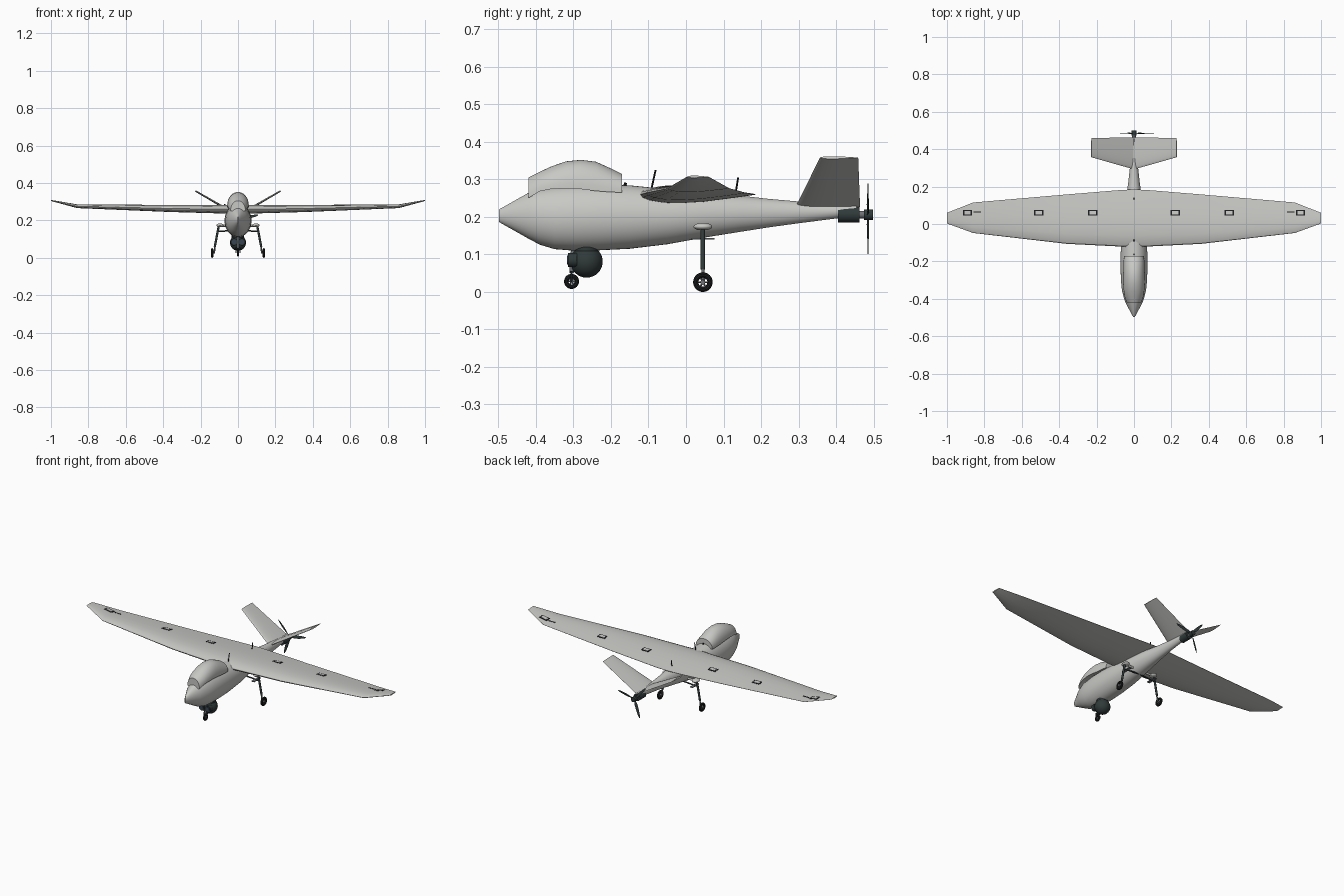
import bpy, bmesh, math
from mathutils import Vector

cube = bpy.data.objects.get("Cube")
if cube:
    bpy.data.objects.remove(cube, do_unlink=True)


def material(name, rgb, rough=0.6):
    m = bpy.data.materials.new(name)
    m.use_nodes = True
    m.diffuse_color = (*rgb, 1)
    bsdf = m.node_tree.nodes["Principled BSDF"]
    bsdf.inputs["Base Color"].default_value = (*rgb, 1)
    bsdf.inputs["Roughness"].default_value = rough
    return m


LIGHT = material("light grey paint", (0.58, 0.58, 0.56))
DARK = material("dark slate", (0.03, 0.042, 0.042))
BLACK = material("black rubber", (0.012, 0.013, 0.014))
METAL = material("grey metal", (0.16, 0.17, 0.18))
GLASS = material("lens glass", (0.04, 0.06, 0.09), 0.2)


def finish(obj, name, mat, angle=35):
    obj.name = obj.data.name = name
    obj.data.materials.append(mat)
    bpy.ops.object.select_all(action='DESELECT')
    obj.select_set(True)
    bpy.context.view_layer.objects.active = obj
    bpy.ops.object.shade_smooth_by_angle(angle=math.radians(angle))
    return obj


def loft(name, rings, mat, angle=35):
    """Skin a list of equal-length closed rings and cap both ends."""
    bm = bmesh.new()
    vs = [[bm.verts.new(p) for p in r] for r in rings]
    n = len(rings[0])
    for a, b in zip(vs, vs[1:]):
        for i in range(n):
            j = (i + 1) % n
            bm.faces.new((a[i], a[j], b[j], b[i]))
    bm.faces.new(vs[0])
    bm.faces.new(vs[-1])
    bmesh.ops.recalc_face_normals(bm, faces=bm.faces)
    me = bpy.data.meshes.new(name)
    bm.to_mesh(me)
    bm.free()
    obj = bpy.data.objects.new(name, me)
    bpy.context.collection.objects.link(obj)
    return finish(obj, name, mat, angle)


def rod(name, a, b, r, mat, sides=16):
    a, b = Vector(a), Vector(b)
    d = b - a
    bpy.ops.mesh.primitive_cylinder_add(vertices=sides, radius=r, depth=d.length, location=(a + b) / 2)
    obj = bpy.context.object
    obj.rotation_euler = d.to_track_quat('Z', 'Y').to_euler()
    return finish(obj, name, mat)


def ball(name, loc, size, mat):
    bpy.ops.mesh.primitive_uv_sphere_add(segments=32, ring_count=16, radius=1, location=loc)
    bpy.context.object.scale = size
    return finish(bpy.context.object, name, mat)


def box(name, loc, size, mat):
    bpy.ops.mesh.primitive_cube_add(size=1, location=loc)
    bpy.context.object.scale = size
    return finish(bpy.context.object, name, mat)


def lerp_table(table, x):
    for a, b in zip(table, table[1:]):
        if x <= b[0]:
            t = (x - a[0]) / (b[0] - a[0])
            return [p + (q - p) * t for p, q in zip(a, b)]
    return list(table[-1])


# Fuselage: y, half width, bottom z, top z
BODY = [(-0.498, 0.004, 0.186, 0.220), (-0.42, 0.046, 0.142, 0.264), (-0.39, 0.056, 0.126, 0.274),
        (-0.35, 0.065, 0.114, 0.281), (-0.30, 0.070, 0.110, 0.286), (-0.23, 0.072, 0.111, 0.287),
        (-0.15, 0.071, 0.115, 0.284), (-0.05, 0.066, 0.127, 0.274), (0.05, 0.056, 0.145, 0.266),
        (0.15, 0.041, 0.161, 0.256), (0.22, 0.031, 0.172, 0.248), (0.30, 0.022, 0.183, 0.241),
        (0.41, 0.017, 0.197, 0.232), (0.455, 0.012, 0.212, 0.230)]
angles = [2 * math.pi * i / 40 for i in range(40)]
loft("fuselage", [[(w * math.cos(a), y, (lo + hi) / 2 + (hi - lo) / 2 * math.sin(a)) for a in angles]
                  for y, w, lo, hi in BODY], LIGHT, 22)

# Bulged dome over the nose: y, half width, base z, top z
DOME = [(-0.42, 0.040, 0.250, 0.305), (-0.39, 0.050, 0.268, 0.320), (-0.36, 0.055, 0.274, 0.334),
        (-0.32, 0.058, 0.276, 0.348), (-0.28, 0.058, 0.274, 0.352), (-0.24, 0.057, 0.269, 0.347),
        (-0.20, 0.056, 0.266, 0.329), (-0.17, 0.054, 0.265, 0.314)]
arc = [math.pi * i / 20 for i in range(21)]
loft("nose_dome", [[(w * math.cos(a), y, lo + (hi - lo) * math.sin(a) ** 0.9) for a in arc]
                   for y, w, lo, hi in DOME], LIGHT)

# Wing: x, leading edge y, trailing edge y, centre z, half thickness
WING = [(0, -0.124, 0.185, 0.260, 0.024), (0.08, -0.120, 0.181, 0.260, 0.023),
        (0.36, -0.106, 0.158, 0.264, 0.019), (0.86, -0.048, 0.115, 0.276, 0.010),
        (1.0, 0.003, 0.060, 0.307, 0.003)]
# Aerofoil: chord fraction, height factor
FOIL = [(0, 0), (0.02, 0.35), (0.08, 0.68), (0.2, 0.95), (0.35, 1), (0.55, 0.85), (0.8, 0.42), (1, 0.04)]


def foil_ring(lead, trail, up, half):
    """Aerofoil between two points, thickened along the up direction."""
    lead, trail, up = Vector(lead), Vector(trail), Vector(up)
    top = [lead.lerp(trail, t) + up * half * h for t, h in FOIL]
    low = [lead.lerp(trail, t) - up * half * h for t, h in FOIL[:0:-1]]
    return top + low


stations = [(-s[0], *s[1:]) for s in WING[:0:-1]] + WING
loft("wing", [foil_ring((x, l, z), (x, t, z), (0, 0, 1), h) for x, l, t, z, h in stations], LIGHT, 25)


def wing_top(x, y, lift):
    _, l, t, z, h = lerp_table(WING, abs(x))
    return (x, y, z + h * lerp_table(FOIL, (y - l) / (t - l))[1] + lift)


def patch(name, x, y, w, d, lift, mat):
    rings = [[wing_top(x + sx * w / 2, y + sy * d / 2, lift + e) for sy, e in
              ((-1, 0), (1, 0), (1, -0.003), (-1, -0.003))] for sx in (-1, 1)]
    loft(name, rings, mat)


# Wing hatches and the short hinge markings at the tips
for s, side in ((1, "left"), (-1, "right")):
    for i, x in enumerate((0.22, 0.51, 0.89)):
        patch(f"{side}_hatch_frame_{i + 1}", s * x, 0.06, 0.05, 0.03, 0.0015, BLACK)
        patch(f"{side}_hatch_lid_{i + 1}", s * x, 0.06, 0.034, 0.018, 0.0025, LIGHT)
    patch(f"{side}_tip_marking", s * 0.838, 0.065, 0.04, 0.006, 0.0015, BLACK)

# V tail
for s, side in ((1, "left"), (-1, "right")):
    up = Vector((-s * 0.134, 0, 0.23)).normalized()
    loft(f"{side}_tail_fin", [foil_ring((0, 0.292, 0.226), (0, 0.464, 0.226), up, 0.007),
                              foil_ring((s * 0.228, 0.357, 0.358), (s * 0.228, 0.459, 0.358), up, 0.004)], LIGHT)

# Motor, hub and three-blade pusher propeller
PZ = 0.206
rod("motor", (0, 0.405, PZ), (0, 0.463, PZ), 0.021, DARK, 24)
rod("motor_shaft", (0, 0.46, PZ), (0, 0.478, PZ), 0.010, METAL)
rod("propeller_hub", (0, 0.474, PZ), (0, 0.499, PZ), 0.014, DARK, 24)
for i in range(3):
    a = math.radians(12 + 120 * i)
    out, across = Vector((math.cos(a), 0, math.sin(a))), Vector((-math.sin(a), 0, math.cos(a)))
    rings = []
    for r, c, pitch in ((0.008, 0.004, 50), (0.03, 0.009, 38), (0.06, 0.009, 25), (0.095, 0.006, 16), (0.110, 0.002, 14)):
        p = math.radians(pitch)
        chord = across * math.cos(p) + Vector((0, math.sin(p) * 0.6, 0))
        thick = out.cross(chord).normalized()
        mid = Vector((0, 0.485, PZ)) + out * r
        rings.append([mid + chord * c, mid + thick * 0.0018, mid - chord * c, mid - thick * 0.0018])
    loft(f"propeller_blade_{i + 1}", rings, DARK)

# Camera turret under the nose
rod("turret_neck", (0, -0.265, 0.10), (0, -0.265, 0.13), 0.032, DARK, 32)
ball("camera_turret", (0, -0.265, 0.081), (0.043,) * 3, DARK)
for s, side in ((1, "left"), (-1, "right")):
    rod(f"{side}_camera_barrel", (s * 0.02, -0.29, 0.085), (s * 0.02, -0.314, 0.085), 0.019, DARK, 24)
    rod(f"{side}_camera_lens", (s * 0.02, -0.312, 0.085), (s * 0.02, -0.3165, 0.085), 0.012, GLASS, 24)


def wheel(name, x, y, z, r, w):
    bpy.ops.mesh.primitive_torus_add(major_segments=32, minor_segments=10, major_radius=r - w, minor_radius=w,
                                     location=(x, y, z), rotation=(0, math.pi / 2, 0))
    finish(bpy.context.object, name + "_tyre", BLACK)
    rod(name + "_hub", (x - w, y, z), (x + w, y, z), r * 0.25, METAL)
    for i in range(3):
        a = math.pi * i / 3
        d = Vector((0, math.cos(a), math.sin(a))) * (r - w)
        c = Vector((x, y, z))
        rod(f"{name}_spoke_{i + 1}", c - d, c + d, 0.0022, METAL, 8)


# Nose gear
wheel("nose_wheel", 0, -0.305, 0.028, 0.020, 0.006)
rod("nose_strut", (0, -0.305, 0.052), (0, -0.300, 0.125), 0.006, METAL)
box("nose_fork_crown", (0, -0.305, 0.053), (0.024, 0.010, 0.006), DARK)
for s, side in ((1, "left"), (-1, "right")):
    rod(f"{side}_nose_fork", (s * 0.010, -0.305, 0.055), (s * 0.010, -0.305, 0.026), 0.003, DARK, 8)

# Main gear
for s, side in ((1, "left"), (-1, "right")):
    wheel(f"{side}_main_wheel", s * 0.138, 0.045, 0.026, 0.026, 0.007)
    rod(f"{side}_axle", (s * 0.125, 0.045, 0.026), (s * 0.145, 0.045, 0.026), 0.004, METAL, 8)
    rod(f"{side}_leg", (s * 0.103, 0.045, 0.170), (s * 0.124, 0.045, 0.060), 0.006, DARK)
    rod(f"{side}_lower_leg", (s * 0.123, 0.045, 0.065), (s * 0.127, 0.045, 0.024), 0.004, METAL)
    ball(f"{side}_leg_fairing", (s * 0.096, 0.045, 0.174), (0.020, 0.025, 0.010), LIGHT)
    rod(f"{side}_upper_arm", (0, 0.045, 0.172), (s * 0.098, 0.045, 0.172), 0.006, LIGHT)
    rod(f"{side}_lower_brace", (0, 0.045, 0.148), (s * 0.108, 0.045, 0.141), 0.004, DARK)
    box(f"{side}_brace_plate", (s * 0.088, 0.045, 0.142), (0.018, 0.062, 0.004), METAL)

# Antennas
rod("front_antenna", (0, -0.092, 0.275), (0, -0.081, 0.325), 0.0025, BLACK, 8)
rod("rear_antenna", (0, 0.132, 0.262), (0, 0.139, 0.305), 0.0025, BLACK, 8)
rod("belly_antenna", (0, -0.165, 0.28), (0, -0.160, 0.291), 0.004, BLACK, 8).name = "dorsal_sensor"
